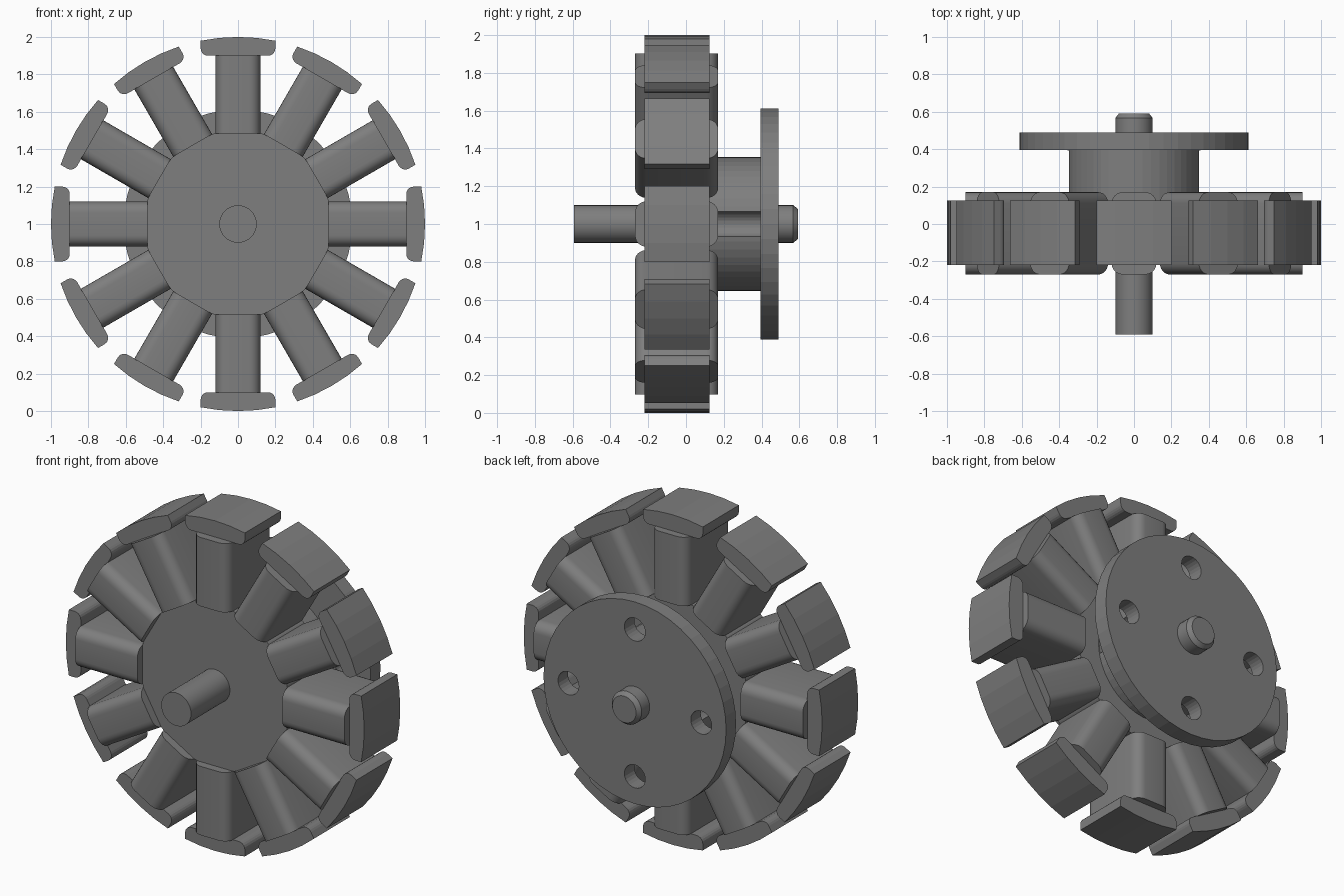
import bpy, bmesh
from math import sin, cos, pi, radians, asin
from mathutils import Matrix, Vector

if "Cube" in bpy.data.objects:
    bpy.data.objects.remove(bpy.data.objects["Cube"])

CENTRE = Matrix.Translation((0, 0, 1))
DARK = bpy.data.materials.new("dark_metal")
DARK.diffuse_color = (0.21, 0.21, 0.21, 1)
DARK.use_nodes = True
DARK.node_tree.nodes["Principled BSDF"].inputs["Base Color"].default_value = DARK.diffuse_color


def finish(name, bm, mat=CENTRE, smooth=False):
    bmesh.ops.recalc_face_normals(bm, faces=bm.faces)
    me = bpy.data.meshes.new(name)
    bm.to_mesh(me)
    bm.free()
    me.transform(mat)
    me.materials.append(DARK)
    ob = bpy.data.objects.new(name, me)
    bpy.context.collection.objects.link(ob)
    if smooth:
        bpy.ops.object.select_all(action='DESELECT')
        ob.select_set(True)
        bpy.context.view_layer.objects.active = ob
        bpy.ops.object.shade_smooth_by_angle(angle=radians(30))
    return ob


def prism(name, points, offset, mat, smooth=False):
    """Extrude a closed outline of 3D points by an offset."""
    bm = bmesh.new()
    face = bm.faces.new([bm.verts.new(p) for p in points])
    ext = bmesh.ops.extrude_face_region(bm, geom=[face])
    moved = [v for v in ext['geom'] if isinstance(v, bmesh.types.BMVert)]
    bmesh.ops.translate(bm, verts=moved, vec=Vector(offset))
    bm.faces.new([bm.verts.new(p) for p in points]) if not face.is_valid else None
    bmesh.ops.remove_doubles(bm, verts=bm.verts, dist=1e-5)
    return finish(name, bm, mat, smooth)


def circle(r, y, x=0, z=0, n=48):
    return [(x + r * cos(2 * pi * i / n), y, z + r * sin(2 * pi * i / n)) for i in range(n)]


def disc(name, r, y0, y1, x=0, z=0, n=48):
    return prism(name, circle(r, y0, x, z, n), (0, y1 - y0, 0), CENTRE)


def corner(cx, cy, r, start, n=6):
    """Quarter-circle points from a start angle in degrees."""
    return [(cx + r * cos(radians(start + 90 * i / n)),
             cy + r * sin(radians(start + 90 * i / n))) for i in range(n + 1)]


def cut(target, cutters):
    for c in cutters:
        mod = target.modifiers.new("cut", 'BOOLEAN')
        mod.operation = 'DIFFERENCE'
        mod.solver = 'EXACT'
        mod.object = c
        c.hide_render = True
        bpy.context.view_layer.objects.active = target
        bpy.ops.object.modifier_apply(modifier=mod.name)
        bpy.data.objects.remove(c)


# Central core and rear drum with shallow side grooves
disc("core_hub", 0.5, -0.22, 0.12)
drum = disc("rear_drum", 0.355, 0.11, 0.40)
cut(drum, [disc("groove_cutter", 0.07, 0.125, 0.394, x=s * 0.37, n=24) for s in (-1, 1)])

# Mounting flange with four bolt holes
flange = disc("mounting_flange", 0.612, 0.395, 0.49)
cut(flange, [disc("hole_cutter", 0.07, 0.3, 0.6, 0.445 * cos(a), 0.445 * sin(a), 24)
             for a in (0, pi / 2, pi, 3 * pi / 2)])

# Shaft, chamfered at the rear end
bm = bmesh.new()
rings = [[bm.verts.new(p) for p in circle(r, y, n=32)]
         for r, y in ((0.1, -0.592), (0.1, 0.567), (0.08, 0.592))]
for a, b in zip(rings, rings[1:]):
    for i in range(32):
        j = (i + 1) % 32
        bm.faces.new((a[i], a[j], b[j], b[i]))
bm.faces.new(rings[0])
bm.faces.new(rings[-1])
finish("shaft", bm, smooth=True)

# Twelve wound arms, each with a curved pole tip
R = 0.06
arm = (corner(0.12 - R, 0.17 - R, R, 0) + corner(-0.12 + R, 0.17 - R, R, 90)
       + corner(-0.12 + R, -0.27 + R, R, 180) + corner(0.12 - R, -0.27 + R, R, 270))
half = asin(0.2)
tip = [(sin(half * t), cos(half * t)) for t in (1, 0.5, 0, -0.5, -1)]
tip += corner(-0.16, 0.94, 0.04, 180, 5) + corner(0.16, 0.94, 0.04, 270, 5)
for k in range(12):
    mat = CENTRE @ Matrix.Rotation(k * pi / 6, 4, 'Y')
    prism(f"arm_{k + 1}", [(x, y, 0.485) for x, y in arm], (0, 0, 0.417), mat, True)
    prism(f"pole_tip_{k + 1}", [(x, -0.22, z) for x, z in tip], (0, 0.345, 0), mat)
